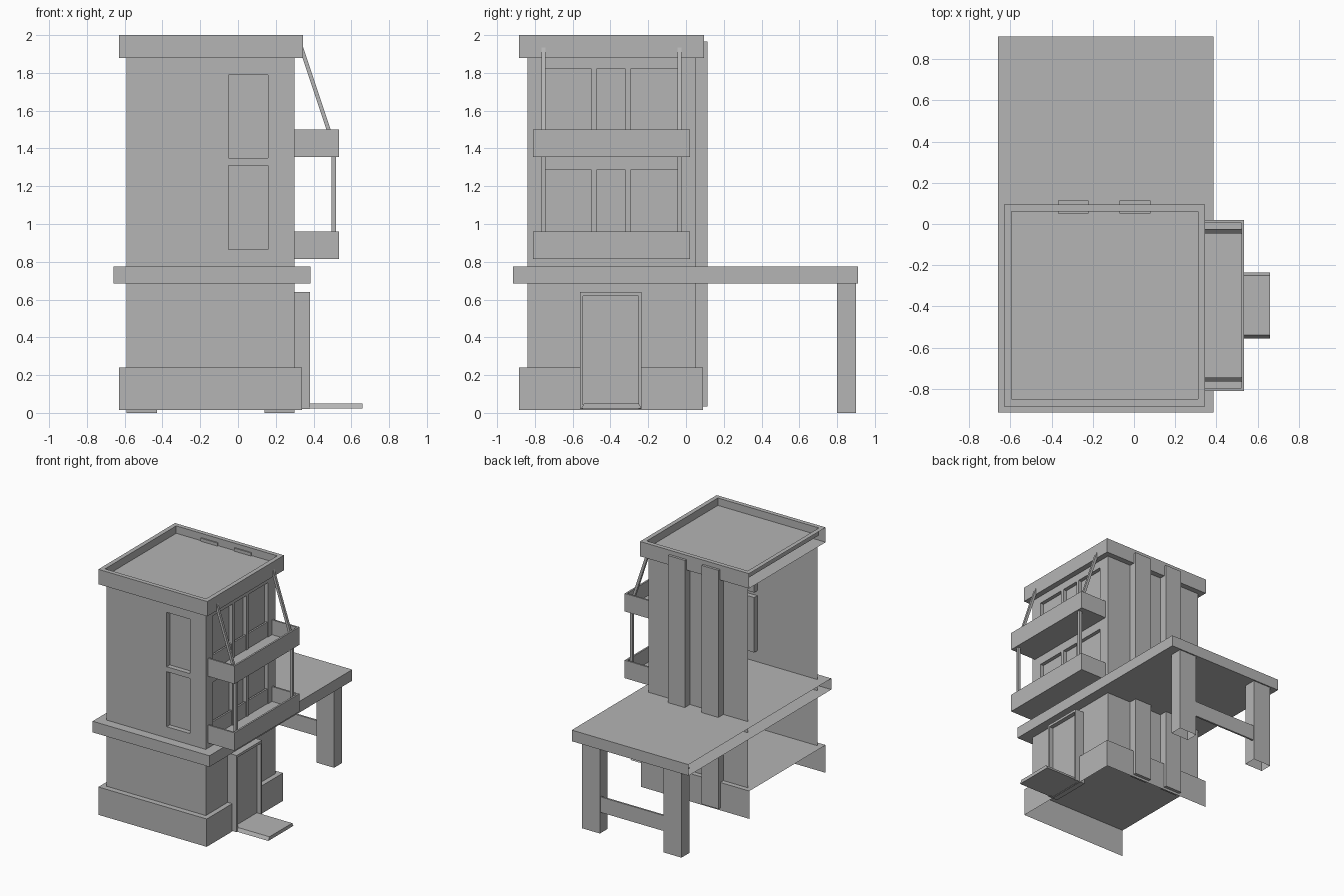
import bpy, bmesh
from mathutils import Vector

if "Cube" in bpy.data.objects:
    bpy.data.objects.remove(bpy.data.objects["Cube"], do_unlink=True)

GREY = (0.46, 0.46, 0.46, 1)
mat = bpy.data.materials.new("plain grey")
mat.use_nodes = True
mat.diffuse_color = GREY
mat.node_tree.nodes["Principled BSDF"].inputs["Base Color"].default_value = GREY


def finish(name, bm):
    mesh = bpy.data.meshes.new(name)
    bm.to_mesh(mesh)
    bm.free()
    mesh.materials.append(mat)
    obj = bpy.data.objects.new(name, mesh)
    bpy.context.collection.objects.link(obj)
    return obj


def box(name, x, y, z, missing=(), rim=0, depth=0):
    """Box from axis ranges; missing lists open sides, rim and depth sink the top."""
    bm = bmesh.new()
    bmesh.ops.create_cube(bm, size=1)
    for v in bm.verts:
        v.co = [r[0] if c < 0 else r[1] for c, r in zip(v.co, (x, y, z))]
    bm.normal_update()
    top = [f for f in bm.faces if f.normal.z > 0.9]
    gone = [f for f in bm.faces for d in missing if f.normal.dot(Vector(d)) > 0.9]
    if rim:
        bmesh.ops.inset_individual(bm, faces=top, thickness=rim)
        new = bmesh.ops.extrude_discrete_faces(bm, faces=top)["faces"]
        verts = {v for f in new for v in f.verts}
        bmesh.ops.translate(bm, verts=list(verts), vec=(0, 0, -depth))
    bmesh.ops.delete(bm, geom=gone, context="FACES")
    return finish(name, bm)


def panel(name, us, vs, holes, place, push):
    """Flat wall divided at us and vs, with the cells in holes recessed by push."""
    bm = bmesh.new()
    grid = [[bm.verts.new(place(u, v)) for v in vs] for u in us]
    sunk = []
    for i in range(len(us) - 1):
        for j in range(len(vs) - 1):
            f = bm.faces.new((grid[i][j], grid[i + 1][j], grid[i + 1][j + 1], grid[i][j + 1]))
            if (i, j) in holes:
                sunk.append(f)
    if sunk:
        new = bmesh.ops.extrude_discrete_faces(bm, faces=sunk)["faces"]
        verts = {v for f in new for v in f.verts}
        bmesh.ops.translate(bm, verts=list(verts), vec=push)
    return finish(name, bm)


def prism(name, outline, step):
    """Outline extruded along step."""
    bm = bmesh.new()
    face = bm.faces.new([bm.verts.new(p) for p in outline])
    ext = bmesh.ops.extrude_face_region(bm, geom=[face])["geom"]
    moved = [g for g in ext if isinstance(g, bmesh.types.BMVert)]
    bmesh.ops.translate(bm, verts=moved, vec=step)
    bmesh.ops.recalc_face_normals(bm, faces=bm.faces)
    return finish(name, bm)


RIGHT, DOWN = (-1, 0, 0), (0, 0, -1)

# Tower walls, open on the right side
panel("front_wall", [-.59, -.05, .16, .30], [.24, .865, 1.31, 1.35, 1.79, 1.88],
      {(1, 1), (1, 3)}, lambda u, v: (u, -.84, v), (0, .04, 0))
panel("left_wall", [-.84, -.745, -.50, -.475, -.32, -.295, -.045, .05],
      [.24, .84, 1.285, 1.38, 1.82, 1.88],
      {(i, j) for i in (1, 3, 5) for j in (1, 3)},
      lambda u, v: (.30, u, v), (-.03, 0, 0))
panel("back_wall", [.30, -.59], [.24, 1.88], set(), lambda u, v: (u, .05, v), (0, 0, 0))

# Plinth, floor slab with rear canopy, and roof with sunken top
box("plinth", (-.63, .34), (-.885, .09), (.015, .24), (RIGHT, DOWN))
box("canopy_slab", (-.66, .385), (-.915, .91), (.685, .775), (RIGHT,))
box("roof", (-.63, .345), (-.885, .095), (1.88, 2), (RIGHT,), .05, .06)

# Rear pilasters
for i, x in enumerate((-.37, -.07)):
    box(f"pilaster_{i + 1}", (x, x + .15), (.05, .115), (.035, 1.965))

# Canopy legs and brace
for side, x in (("right", -.59), ("left", .14)):
    box(f"canopy_leg_{side}", (x, x + .16), (.80, .90), (0, .69), (DOWN,))
box("leg_brace", (-.44, .15), (.88, .895), (.17, .295))

# Balconies with posts and slanted stays
for label, z in (("lower", .815), ("upper", 1.355)):
    box(f"{label}_balcony", (.28, .535), (-.81, .02), (z, z + .145), rim=.02, depth=.12)
for label, y in (("front", -.765), ("back", -.045)):
    box(f"balcony_post_{label}", (.495, .52), (y, y + .02), (.835, 1.36))
    prism(f"balcony_stay_{label}",
          [(.335, y, 1.90), (.335, y, 1.965), (.53, y, 1.38), (.508, y, 1.38)], (0, .02, 0))

# Door frame, door and step
Y0, Y1 = -.56, -.235
for label, y in (("front", Y0), ("back", Y1 - .016)):
    box(f"door_jamb_{label}", (.29, .38), (y, y + .016), (.02, .64))
box("door_lintel", (.29, .38), (Y0 + .016, Y1 - .016), (.62, .64))
box("door", (.29, .345), (Y0 + .016, Y1 - .016), (.02, .62))
prism("door_step", [(.34, Y0 + .005, .022), (.34, Y1, .022),
                    (.34, Y1 - .015, .05), (.34, Y0 + .02, .05)], (.32, 0, 0))
